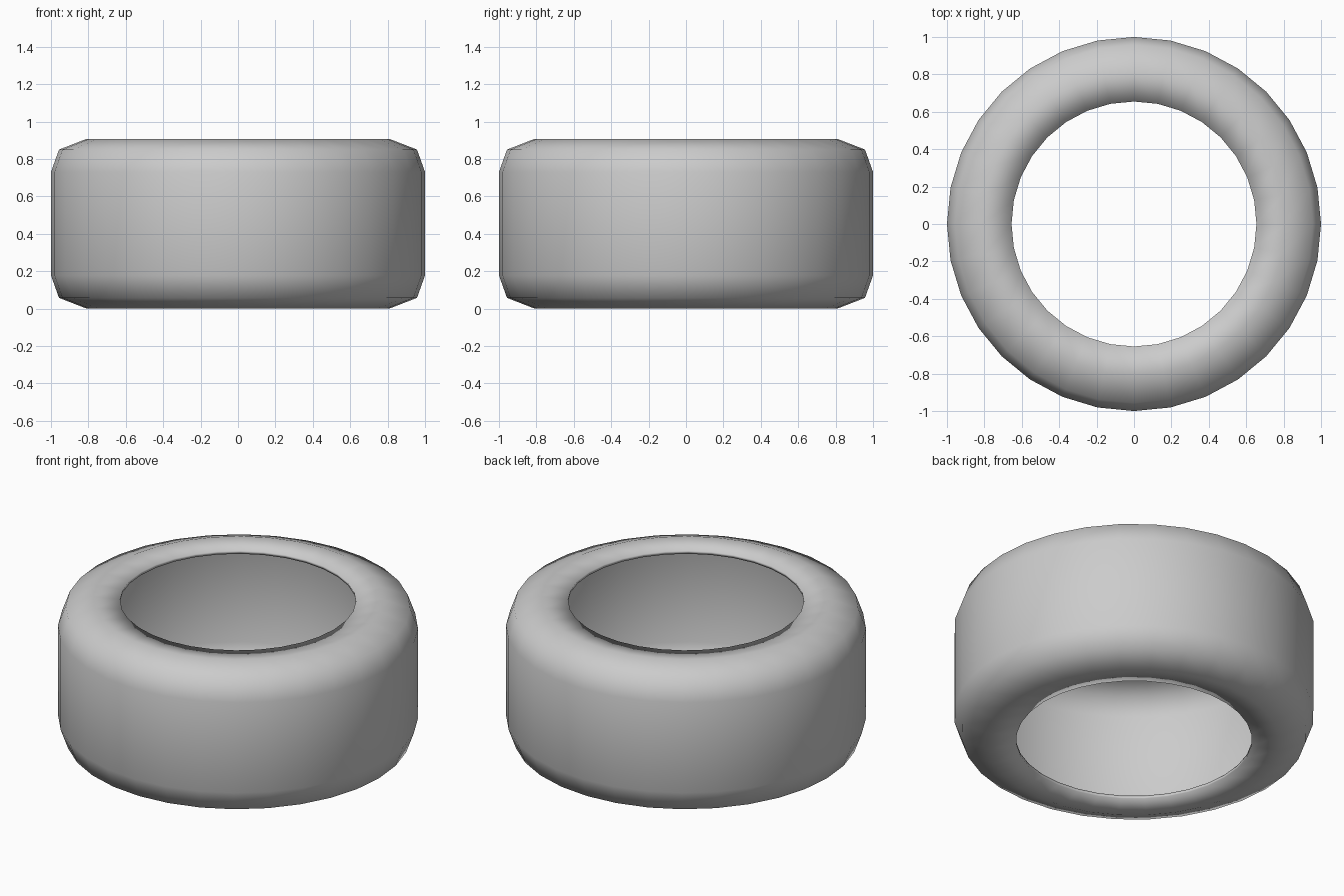
import bpy, bmesh
from math import sin, cos, pi

if "Cube" in bpy.data.objects:
    bpy.data.objects.remove(bpy.data.objects["Cube"])

SEGMENTS = 32
HEIGHT = 0.907

# Upper half of the tyre cross-section: (radius, z), rim to tread
upper = [(0.655, 0.89), (0.81, HEIGHT), (0.957, 0.85), (1.0, 0.73)]
profile = upper + [(r, HEIGHT - z) for r, z in reversed(upper)]

# Hollow tyre shell, lathed around z and open at the inner rim
bm = bmesh.new()
rings = [[bm.verts.new((r * cos(2 * pi * i / SEGMENTS), r * sin(2 * pi * i / SEGMENTS), z))
          for i in range(SEGMENTS)] for r, z in profile]
for a, b in zip(rings, rings[1:]):
    for i in range(SEGMENTS):
        j = (i + 1) % SEGMENTS
        bm.faces.new((a[i], b[i], b[j], a[j])).smooth = True
mesh = bpy.data.meshes.new("tyre")
bm.to_mesh(mesh)
bm.free()
tyre = bpy.data.objects.new("tyre", mesh)
bpy.context.collection.objects.link(tyre)

# Thin wall, thickened inwards
wall = tyre.modifiers.new("wall", 'SOLIDIFY')
wall.thickness = 0.02
wall.offset = -1
wall.use_even_offset = True
